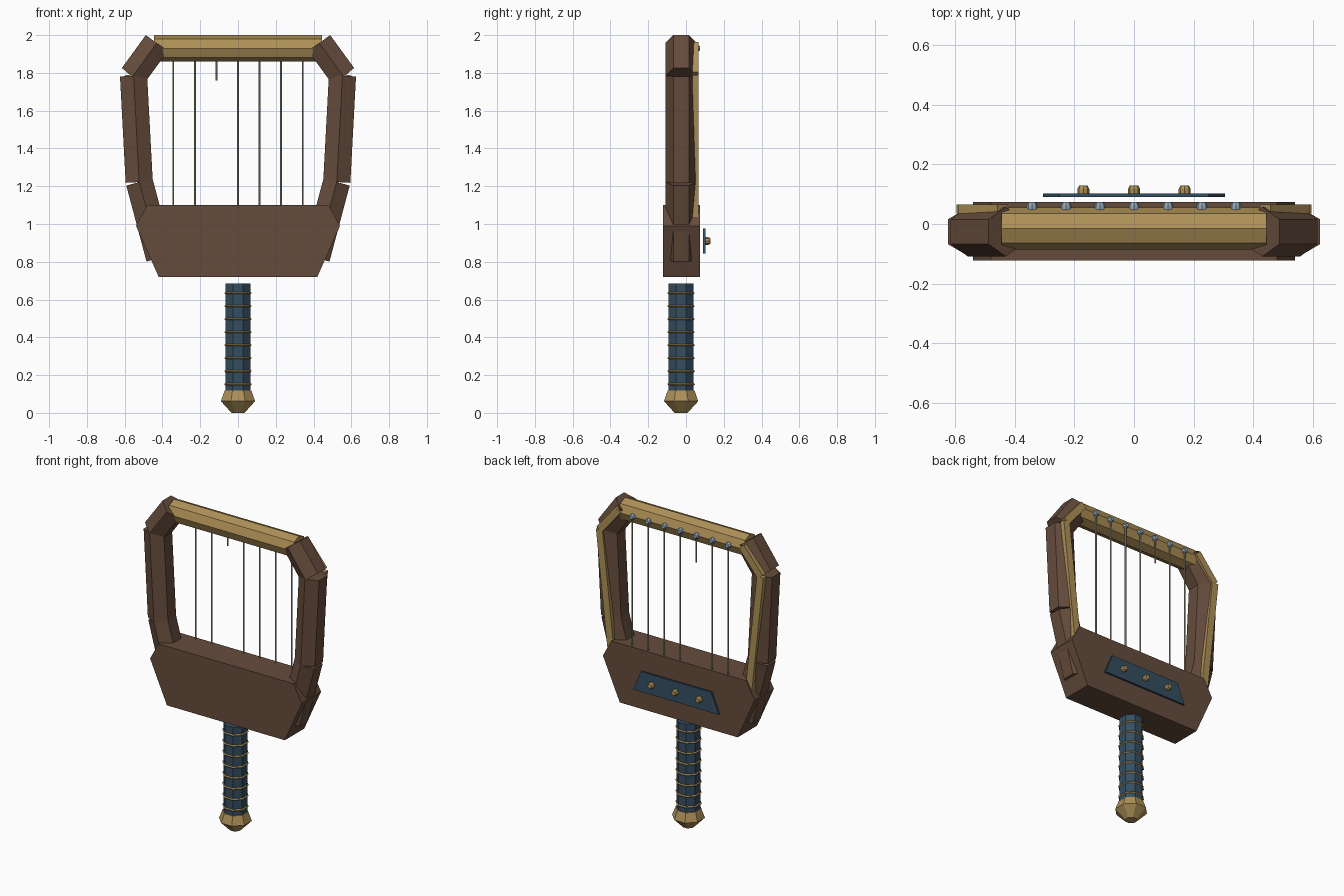
import bpy, bmesh
from math import pi, cos, sin
from mathutils import Vector

cube = bpy.data.objects.get("Cube")
if cube:
    bpy.data.objects.remove(cube)


def material(name, rgb):
    m = bpy.data.materials.new(name)
    m.use_nodes = True
    color = (*rgb, 1)
    m.diffuse_color = color
    m.node_tree.nodes["Principled BSDF"].inputs["Base Color"].default_value = color
    return m


WOOD = material("dark_wood", (0.13, 0.072, 0.045))
GOLD = material("aged_gold", (0.42, 0.28, 0.095))
BLUE = material("blue_leather", (0.035, 0.077, 0.12))
STEEL = material("pale_steel", (0.3, 0.4, 0.5))
GUT = material("string_gut", (0.4, 0.36, 0.26))

MID = -0.026  # depth of the frame's centre line


def finish(name, bm, mat):
    bmesh.ops.recalc_face_normals(bm, faces=bm.faces)
    mesh = bpy.data.meshes.new(name)
    bm.to_mesh(mesh)
    bm.free()
    mesh.materials.append(mat)
    obj = bpy.data.objects.new(name, mesh)
    bpy.context.collection.objects.link(obj)
    return obj


def prism(name, rings, sides, mat, ref=(0, 1, 0), phase=0.0):
    """Faceted bar through (point, radius) rings; first corner points along ref."""
    bm = bmesh.new()
    axis = (Vector(rings[-1][0]) - Vector(rings[0][0])).normalized()
    a = Vector(ref)
    b = axis.cross(a)
    loops = []
    for point, radius in rings:
        angles = [phase + 2 * pi * i / sides for i in range(sides)]
        loops.append([bm.verts.new(Vector(point) + radius * (a * cos(t) + b * sin(t)))
                      for t in angles])
    for low, high in zip(loops, loops[1:]):
        for i in range(sides):
            j = (i + 1) % sides
            bm.faces.new((low[i], low[j], high[j], high[i]))
    bm.faces.new(loops[0])
    bm.faces.new(loops[-1])
    return finish(name, bm, mat)


def plate(name, outline, front, back, mat):
    """Outline in x and z, extruded in depth."""
    bm = bmesh.new()
    face = bm.faces.new([bm.verts.new((x, front, z)) for x, z in outline])
    out = bmesh.ops.extrude_face_region(bm, geom=[face])
    verts = [v for v in out["geom"] if isinstance(v, bmesh.types.BMVert)]
    bmesh.ops.translate(bm, verts=verts, vec=(0, back - front, 0))
    return finish(name, bm, mat)


def mirrored(half):
    return half + [(-x, z) for x, z in reversed(half)]


# Sound box
plate("sound_box", mirrored([(0.42, 0.72), (0.54, 0.99), (0.48, 1.10)]),
      -0.123, 0.074, WOOD)

# Side arms and their gold trim
arm_parts = {
    "lower_arm": [(0.415, 0.82), (0.522, 1.222)],
    "upper_arm": [(0.523, 1.222), (0.553, 1.785)],
    "arm_corner": [(0.557, 1.783), (0.43, 1.958)],
}
trim_path = [(0.49, 1.03), (0.573, 1.79), (0.44, 1.95)]
for side, s in (("left", 1), ("right", -1)):
    for part, ends in arm_parts.items():
        prism(f"{side}_{part}", [((s * x, MID, z), 0.083) for x, z in ends], 6, WOOD)
    for label, start, end in zip(("lower", "upper"), trim_path, trim_path[1:]):
        p = Vector((s * start[0], start[1]))
        q = Vector((s * end[0], end[1]))
        n = (q - p).normalized()
        n = Vector((-n.y, n.x)) * 0.023
        plate(f"{side}_{label}_trim", [p - n, q - n, q + n, p + n], 0.035, 0.065, GOLD)

# Crossbar
prism("crossbar", [((-0.445, -0.015, 1.93), 0.07), ((0.445, -0.015, 1.93), 0.07)], 8, GOLD)

# Strings and tuning pegs, with one string snapped short
for i in range(-3, 4):
    x = i * 0.114
    bottom = 1.76 if i == -1 else 1.06
    prism(f"string_{i + 4}", [((x, 0.058, bottom), 0.005), ((x, 0.058, 1.93), 0.005)], 6, GUT)
    prism(f"tuning_peg_{i + 4}",
          [((x, 0.04, 1.93), 0.018), ((x, 0.062, 1.93), 0.018), ((x, 0.073, 1.93), 0.012)],
          8, STEEL, ref=(1, 0, 0))

# Back panel with studs
plate("back_panel", mirrored([(0.305, 0.845), (0.25, 0.975)]), 0.09, 0.102, BLUE)
for i in (-1, 0, 1):
    x = i * 0.17
    prism(f"panel_stud_{i + 2}",
          [((x, 0.1, 0.91), 0.02), ((x, 0.118, 0.91), 0.02), ((x, 0.129, 0.91), 0.014)],
          8, GOLD, ref=(1, 0, 0))

# Handle, wrap rings and pommel
prism("handle", [((0, MID, 0.11), 0.071), ((0, MID, 0.685), 0.071)], 8, BLUE, phase=pi / 8)
prism("pommel", [((0, MID, 0), 0.037), ((0, MID, 0.062), 0.098), ((0, MID, 0.118), 0.077)],
      8, GOLD, phase=pi / 8)
for i in range(8):
    bpy.ops.mesh.primitive_torus_add(
        location=(0, MID, 0.152 + i * 0.069), rotation=(0, 0, pi / 8),
        major_segments=8, minor_segments=4, major_radius=0.073, minor_radius=0.006)
    ring = bpy.context.object
    ring.name = f"wrap_ring_{i + 1}"
    ring.data.materials.append(GOLD)
